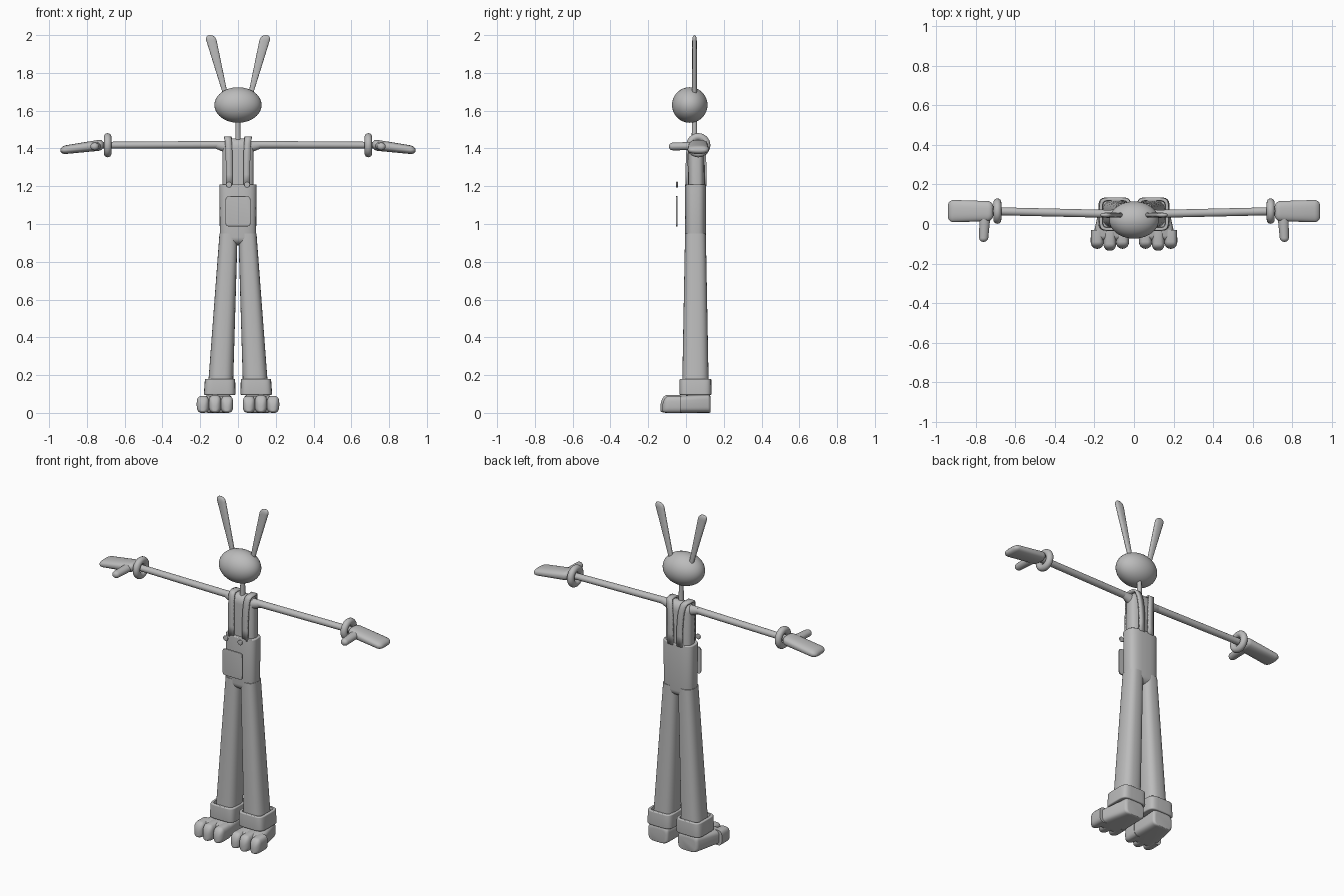
import bpy, bmesh, math
from mathutils import Vector

cube = bpy.data.objects.get("Cube")
if cube:
    bpy.data.objects.remove(cube, do_unlink=True)

grey = bpy.data.materials.new("plain grey")
grey.use_nodes = True
grey.diffuse_color = (0.5, 0.5, 0.5, 1)
grey.node_tree.nodes["Principled BSDF"].inputs["Base Color"].default_value = grey.diffuse_color

X, Y, Z = Vector((1, 0, 0)), Vector((0, 1, 0)), Vector((0, 0, 1))
SECTION_PLANES = {"x": (Y, Z), "y": (X, Z), "z": (X, Y)}


def finish(obj, name, mirror=False):
    """Name, colour, mirror and smooth a part."""
    obj.name = name
    obj.data.materials.append(grey)
    if mirror:
        obj.modifiers.new("Mirror", "MIRROR").use_mirror_merge = False
    bpy.ops.object.select_all(action="DESELECT")
    obj.select_set(True)
    bpy.context.view_layer.objects.active = obj
    bpy.ops.object.shade_smooth_by_angle(angle=math.radians(40))
    return obj


def mesh_object(name, bm):
    bmesh.ops.recalc_face_normals(bm, faces=bm.faces)
    mesh = bpy.data.meshes.new(name)
    bm.to_mesh(mesh)
    bm.free()
    obj = bpy.data.objects.new(name, mesh)
    bpy.context.collection.objects.link(obj)
    return obj


def signed_power(value, exponent):
    return math.copysign(abs(value) ** exponent, value)


def rounded_ring(bm, centre, u, v, half_u, half_v, power, sides):
    """One superellipse cross-section; a higher power is boxier."""
    ring = []
    for i in range(sides):
        turn = math.tau * i / sides
        across = signed_power(math.cos(turn), 2 / power) * half_u
        up = signed_power(math.sin(turn), 2 / power) * half_v
        ring.append(bm.verts.new(centre + u * across + v * up))
    return ring


def limb(name, axis, start, end, start_size, end_size, start_round=0, end_round=0,
         power=2.5, sides=32, sag=0, hollow=False, mirror=False):
    """Tapered solid from start to end whose ends can be rounded over."""
    start, end = Vector(start), Vector(end)
    start_size, end_size = Vector(start_size), Vector(end_size)
    length = (end - start).length
    u, v = SECTION_PLANES[axis]

    # Each station is a distance along the limb, a rounding radius and how far it is rounded off
    steps = 6
    quarter = [math.pi / 2 * i / steps for i in range(steps + 1)]
    stations = []
    if start_round:
        stations += [(start_round * (1 - math.cos(a)), start_round, 1 - math.sin(a))
                     for a in quarter]
    else:
        stations.append((0, 0, 0))
    if end_round:
        stations += [(length - end_round * (1 - math.cos(a)), end_round, 1 - math.sin(a))
                     for a in reversed(quarter)]
    else:
        stations.append((length, 0, 0))

    bm = bmesh.new()
    rings = []
    for distance, radius, amount in stations:
        f = distance / length
        size = start_size.lerp(end_size, f)
        inset = [min(radius, half * 0.9) * amount for half in size]
        centre = start.lerp(end, f) - v * inset[1] * sag
        rings.append(rounded_ring(bm, centre, u, v, size[0] - inset[0],
                                  size[1] - inset[1], power, sides))
    for a, b in zip(rings, rings[1:]):
        for i in range(sides):
            j = (i + 1) % sides
            bm.faces.new((a[i], a[j], b[j], b[i]))
    bm.faces.new(rings[0])
    cap = bm.faces.new(rings[-1])
    if hollow:
        bmesh.ops.recalc_face_normals(bm, faces=bm.faces)
        bmesh.ops.inset_region(bm, faces=[cap], thickness=0.01)
        bmesh.ops.inset_region(bm, faces=[cap], thickness=0.003, depth=-0.04)
    return finish(mesh_object(name, bm), name, mirror)


# Head, neck and ears
bpy.ops.mesh.primitive_uv_sphere_add(segments=40, ring_count=24, location=(0, 0.02, 1.63))
head = bpy.context.object
head.scale = (0.125, 0.094, 0.094)
finish(head, "head")
limb("neck", "z", start=Z * 1.42 + Y * 0.045, end=Z * 1.56 + Y * 0.045,
     start_size=(0.015, 0.015), end_size=(0.012, 0.014), power=2, sides=20)
limb("ears", "z", start=(0.06, 0.045, 1.66), end=(0.148, 0.045, 2),
     start_size=(0.011, 0.012), end_size=(0.029, 0.012), end_round=0.03, mirror=True)

# Torso
limb("torso", "z", start=Z * 1.17 + Y * 0.055, end=Z * 1.453 + Y * 0.053,
     start_size=(0.083, 0.043), end_size=(0.083, 0.043), end_round=0.05, power=3)

# Arms, spreading into the shoulders
limb("arms", "x", start=(0.07, 0.05, 1.42), end=(0.72, 0.065, 1.417),
     start_size=(0.02, 0.02), end_size=(0.02, 0.018), power=2, mirror=True)
limb("shoulders", "x", start=(0.05, 0.05, 1.405), end=(0.12, 0.052, 1.42),
     start_size=(0.03, 0.035), end_size=(0.019, 0.02), power=2, mirror=True)

# Gloves: wrist ring, palm and thumb
bpy.ops.mesh.primitive_torus_add(major_radius=0.044, minor_radius=0.02, major_segments=32,
                                 minor_segments=16, location=(0.69, 0.065, 1.417),
                                 rotation=(0, math.pi / 2, 0))
bpy.ops.object.transform_apply(location=True, rotation=True, scale=True)
finish(bpy.context.object, "wrist_rings", mirror=True)
limb("palms", "x", start=(0.71, 0.065, 1.42), end=(0.94, 0.065, 1.39),
     start_size=(0.05, 0.03), end_size=(0.057, 0.022),
     start_round=0.03, end_round=0.03, mirror=True)
limb("thumbs", "y", start=(0.753, 0.04, 1.413), end=(0.76, -0.09, 1.41),
     start_size=(0.028, 0.022), end_size=(0.022, 0.02), end_round=0.02,
     power=2, mirror=True)

# Trousers: seat section, flared legs and turned-up cuffs that are open at the top
limb("trouser_seat", "z", start=Z * 0.89 + Y * 0.05, end=Z * 1.21 + Y * 0.05,
     start_size=(0.096, 0.055), end_size=(0.098, 0.056),
     start_round=0.04, end_round=0.005, power=3, sides=40)
limb("trouser_legs", "z", start=(0.05, 0.05, 0.95), end=(0.092, 0.05, 0.15),
     start_size=(0.048, 0.055), end_size=(0.066, 0.07), power=2.7, mirror=True)
limb("trouser_cuffs", "z", start=(0.097, 0.05, 0.095), end=(0.095, 0.05, 0.18),
     start_size=(0.084, 0.085), end_size=(0.08, 0.084),
     start_round=0.007, end_round=0.005, power=5, sides=48, hollow=True, mirror=True)

# Feet with three toes each
limb("feet", "y", start=(0.098, 0.13, 0.052), end=(0.12, -0.09, 0.043),
     start_size=(0.066, 0.052), end_size=(0.093, 0.043),
     start_round=0.015, end_round=0.03, power=4, sides=40, sag=0.7, mirror=True)
for side, label in zip((-1, 0, 1), ("inner", "middle", "outer")):
    x = 0.122 + side * 0.064
    height = 0.047 - abs(side) * 0.002
    limb(label + "_toes", "y", start=(x, -0.03, height),
         end=(x, abs(side) * 0.01 - 0.135, height),
         start_size=(0.032, height), end_size=(0.033, height),
         end_round=0.035, power=3, sag=0.7, mirror=True)

# Shoulder straps arching over the torso and drawing together at the back
bm = bmesh.new()
rows = []
steps = 24
for i in range(steps + 1):
    turn = math.pi * i / steps
    c, s = math.cos(turn), math.sin(turn)
    x = 0.056 - abs(c) * (0.01 if c > 0 else 0.026)
    point = Vector((x, 0.053 - 0.05 * signed_power(c, 0.35), 1.2 + 0.258 * abs(s) ** 0.7))
    rows.append([bm.verts.new(point + X * offset) for offset in (-0.018, 0.018)])
for a, b in zip(rows, rows[1:]):
    bm.faces.new((a[0], a[1], b[1], b[0]))
straps = mesh_object("shoulder_straps", bm)
solid = straps.modifiers.new("Thickness", "SOLIDIFY")
solid.thickness, solid.offset = 0.011, 0
finish(straps, "shoulder_straps", mirror=True)

# Front pocket and strap buttons
limb("pocket", "y", start=(0, -0.046, 1.067), end=(0, -0.054, 1.067),
     start_size=(0.067, 0.08), end_size=(0.067, 0.08), end_round=0.003, power=9, sides=64)
limb("strap_buttons", "y", start=(0.048, -0.043, 1.208), end=(0.048, -0.052, 1.208),
     start_size=(0.016, 0.016), end_size=(0.016, 0.016),
     start_round=0.004, end_round=0.004, power=2, mirror=True)
